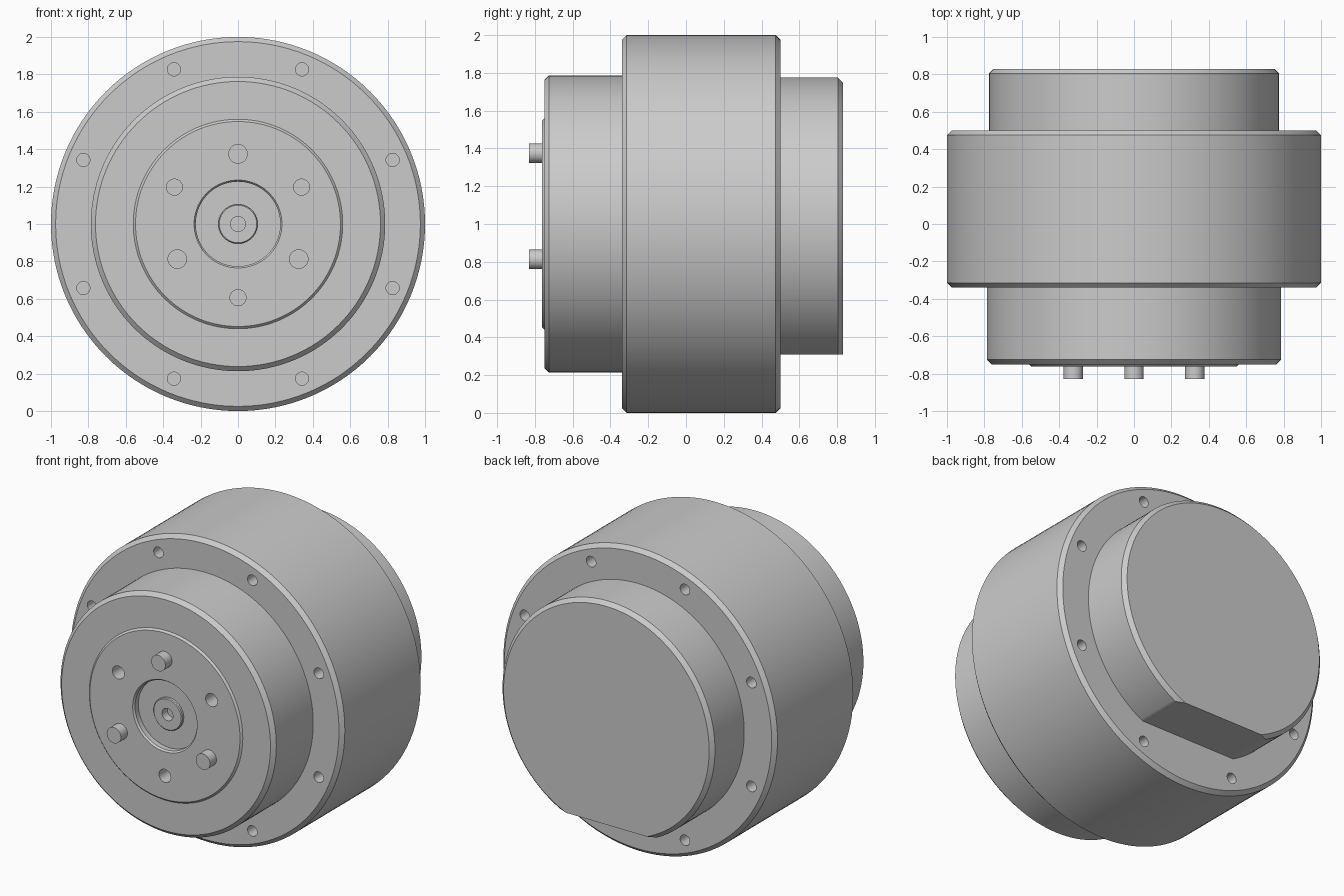
import bpy, bmesh, math
from mathutils import Matrix, Vector

if "Cube" in bpy.data.objects:
    bpy.data.objects.remove(bpy.data.objects["Cube"])

CZ = 1.0      # height of the turning axis
SEG = 128


def finish(name, bm):
    bmesh.ops.remove_doubles(bm, verts=bm.verts, dist=1e-5)
    bmesh.ops.recalc_face_normals(bm, faces=bm.faces)
    me = bpy.data.meshes.new(name)
    bm.to_mesh(me)
    bm.free()
    ob = bpy.data.objects.new(name, me)
    ob.location.z = CZ
    bpy.context.collection.objects.link(ob)
    return ob


def lathe(profile, seg=SEG):
    """Spin a closed (radius, y) profile about the y axis."""
    bm = bmesh.new()
    vs = [bm.verts.new((r, y, 0)) for r, y in profile]
    loop = vs + ([] if profile[0][0] == 0 else [vs[0]])
    es = [bm.edges.new(p) for p in zip(loop, loop[1:])]
    bmesh.ops.spin(bm, geom=vs + es, cent=(0, 0, 0), axis=(0, 1, 0),
                   angle=2 * math.pi, steps=seg, use_duplicate=False)
    bmesh.ops.remove_doubles(bm, verts=bm.verts, dist=1e-5)
    return bm


def rods(name, spots, r, y0, y1):
    """Cylinders along y at the given (x, z offset) spots."""
    bm = bmesh.new()
    for x, z in spots:
        m = Matrix.Translation((x, (y0 + y1) / 2, z)) @ Matrix.Rotation(math.pi / 2, 4, 'X')
        bmesh.ops.create_cone(bm, cap_ends=True, segments=32, radius1=r,
                              radius2=r, depth=y1 - y0, matrix=m)
    return finish(name, bm)


def drill(ob, cutter):
    cutter.hide_render = True
    mod = ob.modifiers.new("holes", 'BOOLEAN')
    mod.operation, mod.solver, mod.object = 'DIFFERENCE', 'EXACT', cutter
    bpy.context.view_layer.objects.active = ob
    bpy.ops.object.modifier_apply(modifier=mod.name)
    bpy.data.objects.remove(cutter)


def ring(n, r, start):
    return [(r * math.cos(a), r * math.sin(a))
            for a in (math.radians(start + 360 * i / n) for i in range(n))]


# main housing drum with bolt holes on both faces
c = 0.025
drum = finish("main_housing", lathe([
    (0, -0.34), (1 - c, -0.34), (1, -0.34 + c), (1, 0.5 - c), (1 - c, 0.5), (0, 0.5)]))
bolts = ring(8, 0.895, 22.5)
for y0, y1 in ((-0.44, -0.24), (0.4, 0.6)):
    drill(drum, rods("bolt_hole_cutter", bolts, 0.035, y0, y1))

# front collar
collar = finish("front_collar", lathe([
    (0.56, -0.34), (0.787, -0.34), (0.787, -0.75 + c), (0.787 - c, -0.75), (0.56, -0.75)]))

# output flange with central recess, hub and hub hole
flange = finish("output_flange", lathe([
    (0, -0.68), (0.04, -0.68), (0.04, -0.735), (0.1, -0.735), (0.105, -0.73),
    (0.105, -0.715), (0.226, -0.715), (0.226, -0.75), (0.235, -0.762),
    (0.548, -0.762), (0.56, -0.75), (0.56, -0.34), (0, -0.34)]))
drill(flange, rods("flange_hole_cutter", [(-0.34, 0.197), (0.34, 0.197), (0, -0.394)],
                   0.043, -0.85, -0.66))

# drive pins
pins = rods("drive_pins", ring(3, 0.375, 90), 0.052, -0.83, -0.74)

# rear cover with a flat on its underside
bm = lathe([(0, 0.5), (0.775, 0.5), (0.775, 0.83 - c), (0.775 - c, 0.83), (0, 0.83)])
cut = bmesh.ops.bisect_plane(bm, geom=bm.verts[:] + bm.edges[:] + bm.faces[:],
                             plane_co=Vector((0, 0, -0.69)), plane_no=Vector((0, 0, -1)),
                             clear_outer=True)
rim = [g for g in cut["geom_cut"] if isinstance(g, bmesh.types.BMEdge)]
bmesh.ops.contextual_create(bm, geom=rim)
cover = finish("rear_cover", bm)

# smooth round walls, crisp edges
for ob in (drum, collar, flange, pins, cover):
    bpy.ops.object.select_all(action='DESELECT')
    ob.select_set(True)
    bpy.context.view_layer.objects.active = ob
    bpy.ops.object.shade_smooth_by_angle(angle=math.radians(30))
